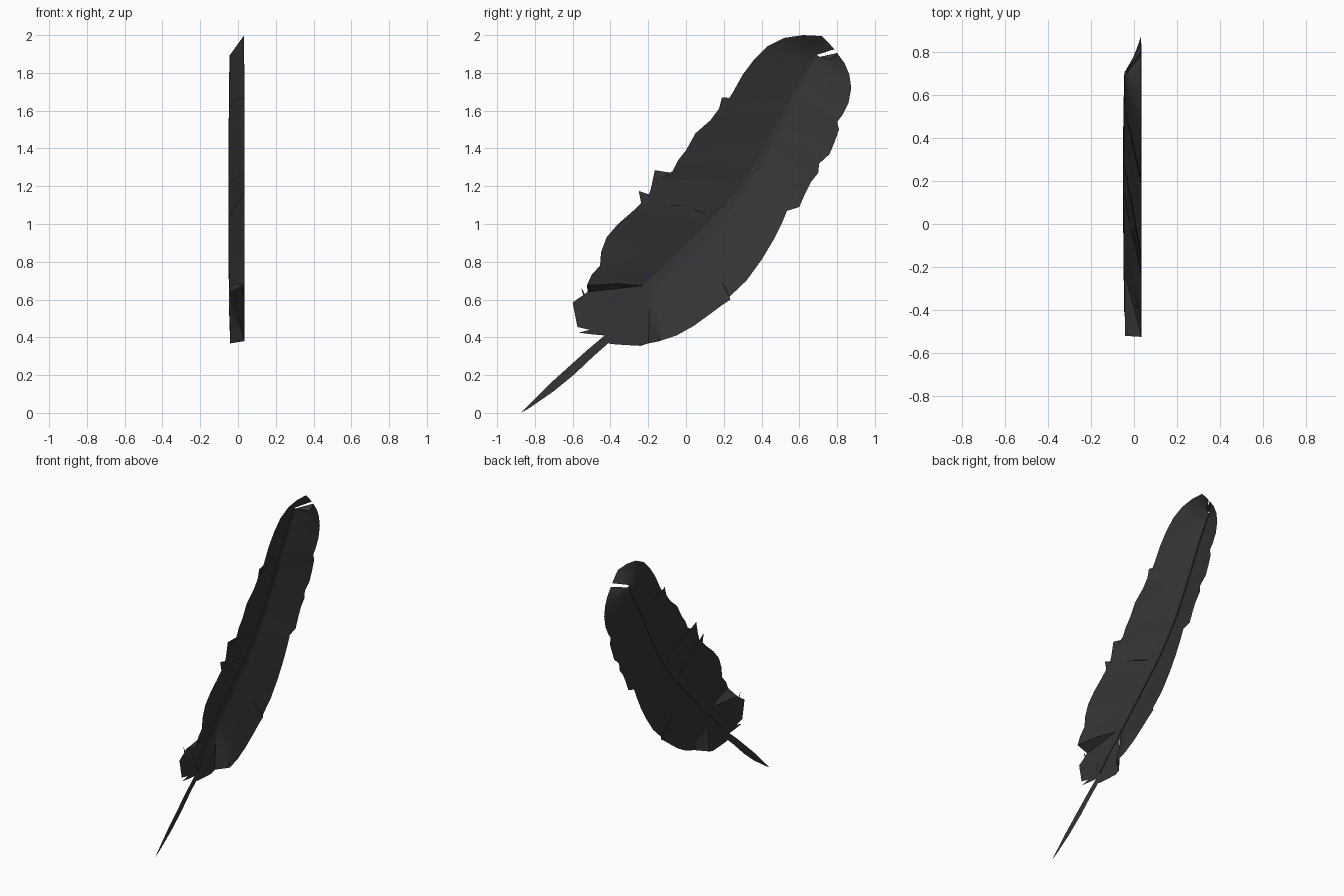
import bpy, bmesh
from mathutils import Vector

if "Cube" in bpy.data.objects:
    bpy.data.objects.remove(bpy.data.objects["Cube"])

dark = bpy.data.materials.new("charcoal_black")
dark.diffuse_color = (0.036, 0.036, 0.038, 1)
dark.use_nodes = True
dark.node_tree.nodes["Principled BSDF"].inputs["Base Color"].default_value = dark.diffuse_color
LOW, HIGH = -0.042, 0.033          # depth of the shaft and of the outer rim


def finish(name, bm, face_plus_x=False, angle=0.5):
    if face_plus_x:
        bm.normal_update()
        flip = [f for f in bm.faces if f.normal.x < 0]
        if flip:
            bmesh.ops.reverse_faces(bm, faces=flip)
    else:
        bmesh.ops.recalc_face_normals(bm, faces=bm.faces[:])
    me = bpy.data.meshes.new(name)
    bm.to_mesh(me)
    bm.free()
    me.materials.append(dark)
    ob = bpy.data.objects.new(name, me)
    bpy.context.collection.objects.link(ob)
    bpy.ops.object.select_all(action='DESELECT')
    ob.select_set(True)
    bpy.context.view_layer.objects.active = ob
    bpy.ops.object.shade_smooth_by_angle(angle=angle)
    return ob


def lengths(pts):
    out = [0.0]
    for a, b in zip(pts, pts[1:]):
        out.append(out[-1] + (b - a).length)
    return out


def along(pts, t):
    """Point and direction at fraction t of a polyline."""
    ls = lengths(pts)
    d = max(0, min(1, t)) * ls[-1]
    for i in range(len(pts) - 1):
        if d <= ls[i + 1] + 1e-9:
            k = (d - ls[i]) / (ls[i + 1] - ls[i])
            return pts[i].lerp(pts[i + 1], k), (pts[i + 1] - pts[i]).normalized()
    return pts[-1].copy(), (pts[-1] - pts[-2]).normalized()


V = lambda pairs: [Vector(p) for p in pairs]
spine = V([(-.41, .455), (-.17, .695), (.07, .93), (.17, 1.03), (.26, 1.135), (.35, 1.26),
           (.42, 1.38), (.49, 1.51), (.55, 1.63), (.62, 1.76), (.70, 1.89)])


def half_width(t):
    return 0.028 - 0.018 * t


def spine_edge(t, side):
    p, d = along(spine, t)
    return p + Vector((-d.y, d.x)) * half_width(t) * side


def bow(t):
    return 0.006 * 4 * t * (1 - t)


# outlines as (y, z), from base to tip
left_rim = V([(-.52, .64), (-.525, .675), (-.50, .73), (-.455, .78), (-.45, .85), (-.42, .93),
              (-.36, 1.0), (-.29, 1.06), (-.237, 1.11), (-.25, 1.175), (-.215, 1.10), (-.185, 1.19),
              (-.165, 1.285), (-.145, 1.235), (-.07, 1.28), (-.04, 1.34), (.0, 1.39), (.05, 1.48),
              (.13, 1.55), (.175, 1.61), (.19, 1.67), (.20, 1.62), (.25, 1.70), (.30, 1.79), (.36, 1.87),
              (.43, 1.94), (.52, 1.985), (.62, 2.0), (.72, 1.995), (.75, 1.965), (.785, 1.925)])
right_rim = V([(-.20, .368), (-.14, .38), (-.05, .41), (.04, .46), (.13, .525), (.19, .57), (.235, .60),
               (.23, .615), (.32, .70), (.40, .81), (.46, .91), (.51, 1.01), (.535, 1.07), (.60, 1.09),
               (.63, 1.16), (.66, 1.22), (.70, 1.27), (.705, 1.32), (.76, 1.37), (.785, 1.43),
               (.81, 1.50), (.80, 1.54), (.83, 1.58), (.86, 1.64), (.875, 1.72), (.865, 1.79),
               (.84, 1.85), (.80, 1.905), (.785, 1.885), (.755, 1.87)])


# shallow V vanes ruled from shaft to rim
def vane(name, rim, side, start, clamp):
    bm = bmesh.new()
    ls = lengths(rim)
    rows = []
    for i, p in enumerate(rim):
        t = start + (1 - start) * min(1, ls[i] / ls[clamp])
        q = spine_edge(t, side)
        x0 = LOW - bow(t)
        x1 = LOW if i == 0 else HIGH + 0.3 * bow(t)
        rows.append([bm.verts.new((x0 + (x1 - x0) * k, *q.lerp(p, k))) for k in (0, .5, 1)])
    for a, b in zip(rows, rows[1:]):
        for k in (0, 1):
            bm.faces.new((a[k], a[k + 1], b[k + 1], b[k]))
    bmesh.ops.remove_doubles(bm, verts=bm.verts[:], dist=1e-5)
    bmesh.ops.triangulate(bm, faces=bm.faces[:])
    finish(name, bm, True)


START = 0.155
vane("left_vane", left_rim, 1, START, 24)
vane("right_vane", right_rim, -1, START, len(right_rim) - 4)

# flat downy base with loose barbs, and the pointed quill
le, re = spine_edge(START, 1), spine_edge(START, -1)
base = V([(-.43, .41), (-.49, .415), (-.57, .425), (-.51, .44), (-.575, .455), (-.57, .50), (-.60, .585),
          (-.52, .545), (-.49, .53), (-.54, .60), (-.555, .665), (-.52, .60), (-.47, .565), (-.52, .64),
          le, re, (-.20, .368), (-.24, .355), (-.27, .37), (-.33, .36), (-.40, .365), (-.41, .37)])
quill = V([(-.875, 0), (-.72, .155), (-.62, .245), (-.52, .335), (-.43, .41),
           (-.41, .37), (-.49, .30), (-.59, .205), (-.70, .115), (-.83, .025)])
for name, outline in (("downy_base", base), ("quill", quill)):
    bm = bmesh.new()
    bm.faces.new([bm.verts.new((LOW, *p)) for p in outline])
    bmesh.ops.triangulate(bm, faces=bm.faces[:])
    finish(name, bm, True)

# raised shaft strip
bm = bmesh.new()
N = 24
rings = []
for i in range(N + 1):
    t = i / N
    a, b = spine_edge(t, 1), spine_edge(t, -1)
    x = LOW - bow(t)
    rings.append([bm.verts.new((x + dx, *p)) for dx, p in
                  ((.006, a), (.006, b), (-.003, b), (-.003, a))])
for a, b in zip(rings, rings[1:]):
    for k in range(4):
        bm.faces.new((a[k], a[(k + 1) % 4], b[(k + 1) % 4], b[k]))
bm.faces.new(rings[0])
bm.faces.new(rings[-1][::-1])
finish("shaft", bm)
